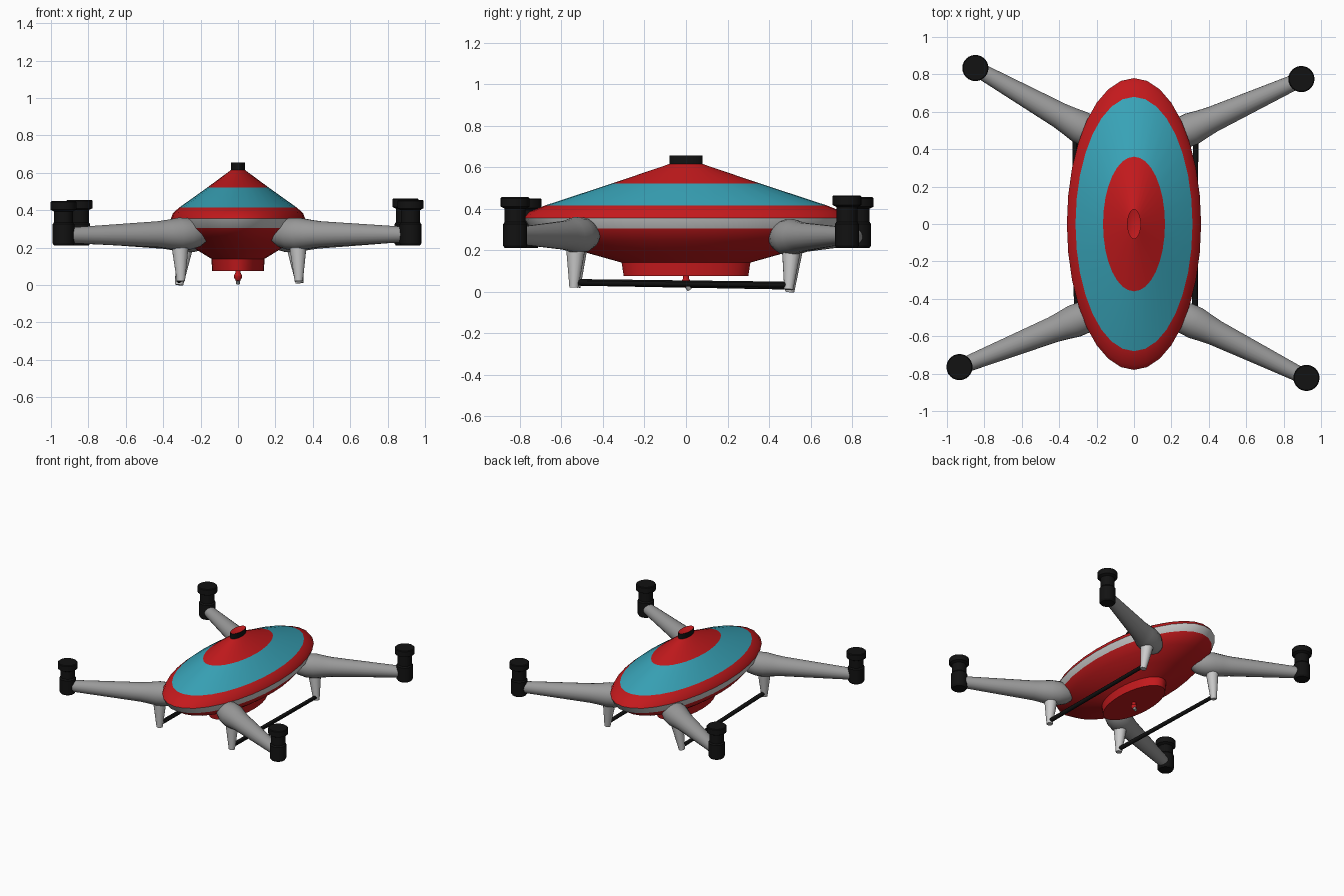
import bpy, bmesh, math
from mathutils import Vector

if "Cube" in bpy.data.objects:
    bpy.data.objects.remove(bpy.data.objects["Cube"])


def material(name, color):
    m = bpy.data.materials.new(name)
    m.diffuse_color = (*color, 1)
    m.use_nodes = True
    m.node_tree.nodes["Principled BSDF"].inputs["Base Color"].default_value = m.diffuse_color
    return m


RED = material("red", (0.55, 0.01, 0.012))
CYAN = material("cyan", (0.04, 0.37, 0.48))
WHITE = material("white", (0.8, 0.8, 0.8))
GREY = material("grey", (0.32, 0.32, 0.32))
BLACK = material("black", (0.006, 0.006, 0.006))


def lathe(name, profile, mats, start=(0, 0, 0), axis=(0, 0, 1), seg=24, squash=1.0):
    """Turn (radius, distance) pairs about an axis; mats is one per band."""
    bm = bmesh.new()
    rot = Vector((0, 0, 1)).rotation_difference(Vector(axis)).to_matrix()
    o = Vector(start)
    rings = []
    for r, d in profile:
        if r == 0:
            rings.append([bm.verts.new(o + rot @ Vector((0, 0, d)))] * seg)
            continue
        rings.append([bm.verts.new(o + rot @ Vector((
            squash * r * math.cos(2 * math.pi * i / seg),
            r * math.sin(2 * math.pi * i / seg), d))) for i in range(seg)])
    slots = list(dict.fromkeys(mats))
    for k in range(len(rings) - 1):
        a, b = rings[k], rings[k + 1]
        for i in range(seg):
            j = (i + 1) % seg
            f = bm.faces.new(list(dict.fromkeys((a[i], a[j], b[j], b[i]))))
            f.material_index = slots.index(mats[min(k, len(mats) - 1)])
    bmesh.ops.recalc_face_normals(bm, faces=bm.faces[:])
    me = bpy.data.meshes.new(name)
    bm.to_mesh(me)
    bm.free()
    for m in slots:
        me.materials.append(m)
    ob = bpy.data.objects.new(name, me)
    bpy.context.collection.objects.link(ob)
    bpy.ops.object.select_all(action='DESELECT')
    ob.select_set(True)
    bpy.context.view_layer.objects.active = ob
    bpy.ops.object.shade_smooth_by_angle(angle=math.radians(30))
    return ob


def taper(name, a, b, ra, rb, mat, seg=16):
    d = Vector(b) - Vector(a)
    return lathe(name, [(0, 0), (ra, 0), (rb, d.length), (0, d.length)], [mat], a, d, seg)


# Oval hull: keel, belly, rim stripe, banded cone and top cap
hull = [(0, 0.075), (0.30, 0.075), (0.31, 0.14), (0.47, 0.185), (0.65, 0.245),
        (0.75, 0.305), (0.78, 0.355), (0.755, 0.385), (0.68, 0.415), (0.36, 0.52),
        (0.08, 0.615), (0.08, 0.655), (0, 0.635)]
bands = [RED] * 5 + [WHITE, RED, RED, CYAN, RED, BLACK, RED]
lathe("hull", hull, bands, seg=32, squash=0.46)

# Sensor under the keel
lathe("sensor_ball", [(0, 0.02), (0.012, 0.024), (0.021, 0.038), (0.022, 0.05),
                      (0.014, 0.064), (0.014, 0.08), (0, 0.08)], [RED], seg=16)
taper("sensor_lens", (0, 0.0, 0.035), (0, 0.018, 0.008), 0.013, 0.011, GREY, 12)

# Per corner: arm root, motor centre, foot, motor top
corners = {
    "front_right": ((0.33, -0.53, 0.272), (0.922, -0.823, 0.27), (0.325, -0.54, 0.02), 0.455),
    "front_left": ((-0.32, -0.52, 0.272), (-0.933, -0.765, 0.265), (-0.305, -0.53, 0.02), 0.448),
    "back_right": ((0.31, 0.51, 0.262), (0.895, 0.775, 0.27), (0.33, 0.495, 0.01), 0.463),
    "back_left": ((-0.29, 0.52, 0.262), (-0.848, 0.834, 0.265), (-0.315, 0.50, 0.0), 0.455),
}
for corner, (root, tip, foot, top) in corners.items():
    # Arm with rounded root, tapering outward to the motor
    axis = Vector(tip) - Vector(root)
    n = axis.length
    arm = [(0, -0.17), (0.045, -0.155), (0.07, -0.12), (0.086, -0.06), (0.088, 0),
           (0.078, 0.06), (0.07, 0.12), (0.042, n - 0.04), (0, n - 0.03)]
    lathe(corner + "_arm", arm, [GREY], root, axis, 20)
    # Motor pod with neck and wide cap
    pod = [(0, 0.21), (0.05, 0.21), (0.058, 0.222), (0.058, 0.325), (0.051, 0.335),
           (0.051, top - 0.055), (0.07, top - 0.045), (0.07, top - 0.005),
           (0.065, top), (0, top)]
    lathe(corner + "_motor", pod, [BLACK], (tip[0], tip[1], 0))
    # Tapered landing leg
    taper(corner + "_leg", (root[0] * 0.97, root[1], 0.235), foot, 0.05, 0.022, WHITE)

# Landing skids joining the feet on each side
for side in ("left", "right"):
    a = Vector(corners["front_" + side][2]) + Vector((0, -0.005, 0.025))
    b = Vector(corners["back_" + side][2]) + Vector((0, 0.005, 0.024))
    taper(side + "_skid", a, b, 0.016, 0.014, BLACK, 12)
